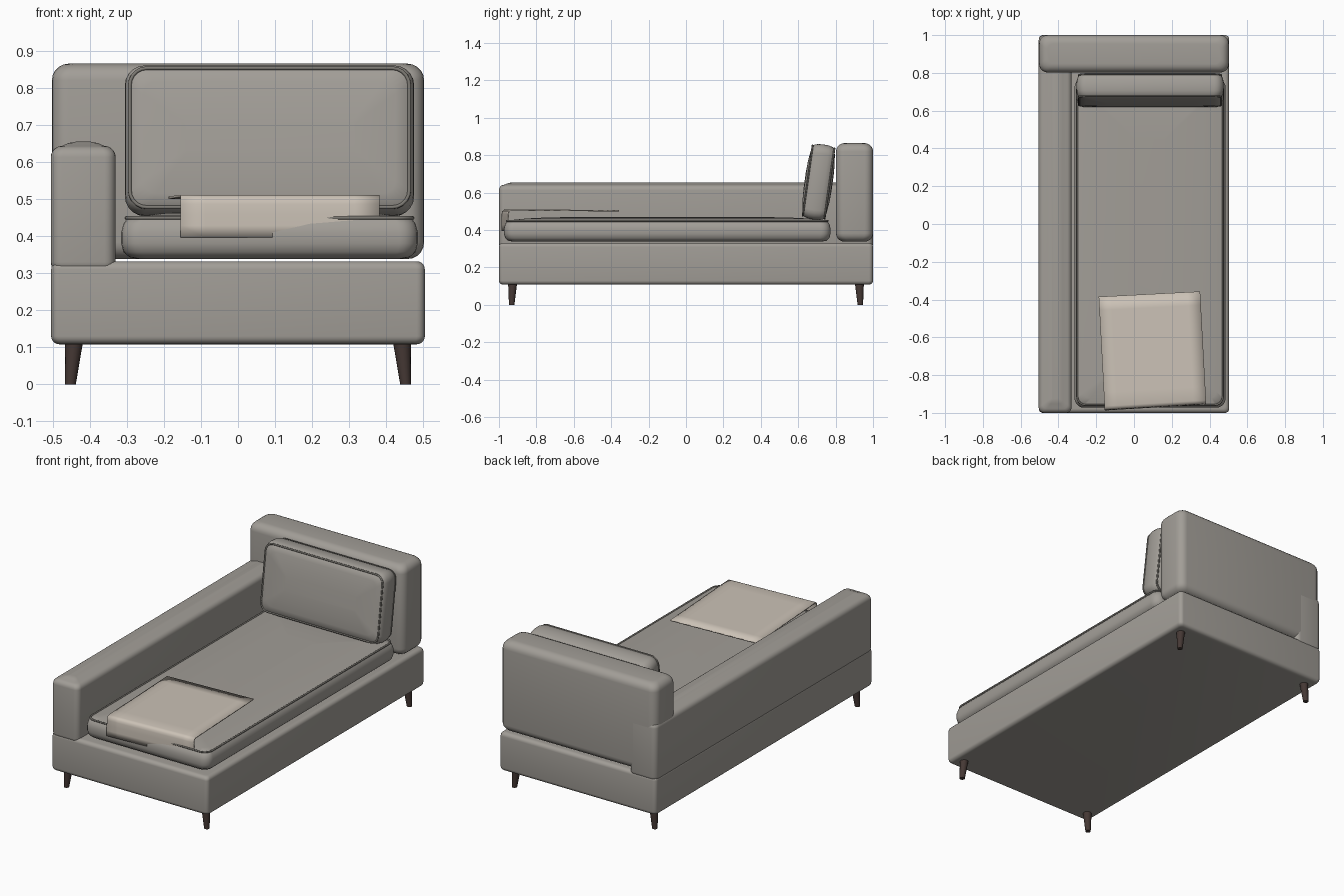
import bpy, bmesh
from math import pi, cos, sin, radians
from mathutils import Matrix, Vector

if "Cube" in bpy.data.objects:
    bpy.data.objects.remove(bpy.data.objects["Cube"])


def material(name, rgb):
    m = bpy.data.materials.new(name)
    m.diffuse_color = (*rgb, 1)
    m.use_nodes = True
    m.node_tree.nodes["Principled BSDF"].inputs["Base Color"].default_value = m.diffuse_color
    return m


FABRIC = material("grey fabric", (0.36, 0.34, 0.31))
PIPING = material("dark piping", (0.20, 0.19, 0.17))
WOOD = material("dark wood", (0.06, 0.04, 0.035))
THROW = material("beige throw", (0.60, 0.54, 0.47))


def finish(name, bm, mat, angle=40):
    bmesh.ops.recalc_face_normals(bm, faces=bm.faces)
    me = bpy.data.meshes.new(name)
    bm.to_mesh(me)
    bm.free()
    ob = bpy.data.objects.new(name, me)
    bpy.context.collection.objects.link(ob)
    me.materials.append(mat)
    bpy.ops.object.select_all(action='DESELECT')
    ob.select_set(True)
    bpy.context.view_layer.objects.active = ob
    bpy.ops.object.shade_smooth_by_angle(angle=radians(angle))
    return ob


def outline(w, d, r, inset, z, n=5):
    """Rounded rectangle centred on the origin, shrunk by inset."""
    hw, hd = w / 2 - inset, d / 2 - inset
    r = max(0.008, min(r, hw, hd) - inset * 0.3)
    pts = []
    for k, (sx, sy) in enumerate(((1, 1), (-1, 1), (-1, -1), (1, -1))):
        for i in range(n + 1):
            a = pi / 2 * (k + i / n)
            pts.append(Vector((sx * (hw - r) + r * cos(a), sy * (hd - r) + r * sin(a), z)))
    return pts


def loft(name, w, d, r, rings, matrix):
    """Stack of rounded rectangles given as (inset, height) pairs."""
    bm = bmesh.new()
    loops = [[bm.verts.new(matrix @ p) for p in outline(w, d, r, i, z)] for i, z in rings]
    for a, b in zip(loops, loops[1:]):
        for j in range(len(a)):
            k = (j + 1) % len(a)
            bm.faces.new((a[j], a[k], b[k], b[j]))
    bm.faces.new(loops[0][::-1])
    bm.faces.new(loops[-1])
    return finish(name, bm, FABRIC)


def round_box(name, x, y, z, r, crown=0.0, segs=5):
    """Box with rounded edges between coordinate pairs, optionally crowned on top."""
    top = z[1] - crown
    arc = [(r * (1 - sin(pi / 2 * i / segs)), r * (1 - cos(pi / 2 * i / segs))) for i in range(segs + 1)]
    rings = [(i, z[0] + h) for i, h in arc] + [(i, top - h) for i, h in arc[::-1]]
    if crown:
        rings += [(r + 0.018, top + crown * 0.65), (r + 0.04, z[1])]
    at = Matrix.Translation(((x[0] + x[1]) / 2, (y[0] + y[1]) / 2, 0))
    return loft(name, x[1] - x[0], y[1] - y[0], r, rings, at)


def piping(name, w, d, r, inset, z, matrix, depth=0.005):
    cu = bpy.data.curves.new(name, 'CURVE')
    cu.dimensions = '3D'
    cu.bevel_depth = depth
    cu.bevel_resolution = 2
    pts = outline(w, d, r, inset, z)
    sp = cu.splines.new('POLY')
    sp.points.add(len(pts) - 1)
    for p, co in zip(sp.points, pts):
        p.co = (*(matrix @ co), 1)
    sp.use_cyclic_u = True
    cu.materials.append(PIPING)
    bpy.context.collection.objects.link(bpy.data.objects.new(name, cu))


# Frame: base, arm on the left, back at the rear
round_box("base", (-0.504, 0.504), (-1, 1), (0.108, 0.332), 0.022)
round_box("arm", (-0.505, -0.33), (-1, 1), (0.30, 0.655), 0.03, crown=0.012)
round_box("back", (-0.502, 0.502), (0.802, 1), (0.338, 0.865), 0.045)

# Seat cushion with a soft domed top and piped edge
seat_at = Matrix.Translation((0.085, -0.1, 0))
loft("seat_cushion", 0.80, 1.745, 0.05,
     [(0.05, 0.338), (0.022, 0.343), (0.006, 0.357), (0, 0.38), (0, 0.41), (0.006, 0.433),
      (0.018, 0.449), (0.05, 0.455), (0.12, 0.462), (0.22, 0.467), (0.32, 0.469)], seat_at)
piping("seat_piping", 0.80, 1.745, 0.05, 0.014, 0.449, seat_at)

# Back cushion, leaning against the back
cushion_at = Matrix.Translation((0.085, 0.709, 0.657)) @ Matrix.Rotation(radians(82), 4, 'X')
half = [(0.0, 0.0), (0.002, 0.03), (0.008, 0.05), (0.016, 0.06), (0.05, 0.066), (0.1, 0.072), (0.16, 0.075)]
loft("back_cushion", 0.78, 0.405, 0.05,
     [(i, -t) for i, t in half[:0:-1]] + half, cushion_at)
for label, s in (("front", 1), ("rear", -1)):
    piping("back_cushion_%s_piping" % label, 0.78, 0.405, 0.05, 0.013, 0.059 * s, cushion_at)

# Tapered legs, splayed outward
for fb, sy in (("front", -1), ("back", 1)):
    for lr, sx in (("left", -1), ("right", 1)):
        bm = bmesh.new()
        bmesh.ops.create_cone(bm, cap_ends=True, segments=16, radius1=0.0145, radius2=0.024, depth=0.115)
        for v in bm.verts:
            t = 0.5 - v.co.z / 0.115
            v.co += Vector((sx * (0.442 + 0.01 * t), sy * (0.927 + 0.005 * t), 0.0575))
        finish("%s_%s_leg" % (fb, lr), bm, WOOD)

# Folded throw lying on the seat and hanging over its front
back_l, back_r = Vector((-0.187, -0.385, 0.503)), Vector((0.35, -0.357, 0.503))
front_l, front_r = Vector((-0.155, -0.982, 0.508)), Vector((0.382, -0.95, 0.508))
bm = bmesh.new()
rows = []
path = [(i / 8 * 0.97, 0) for i in range(9)] + [(0.985, -0.003), (0.996, -0.010), (1, -0.022),
                                             (1.002, -0.05), (1.003, -0.08), (1.003, -0.112)]
for v, drop in path:
    row = []
    for j in range(9):
        u = j / 8
        p = back_l.lerp(back_r, u).lerp(front_l.lerp(front_r, u), v)
        p.z += drop
        row.append(bm.verts.new(p))
    rows.append(row)
for a, b in zip(rows, rows[1:]):
    for j in range(8):
        bm.faces.new((a[j], a[j + 1], b[j + 1], b[j]))
throw = finish("throw", bm, THROW)
solid = throw.modifiers.new("thickness", 'SOLIDIFY')
solid.thickness = 0.007
solid.offset = 0
